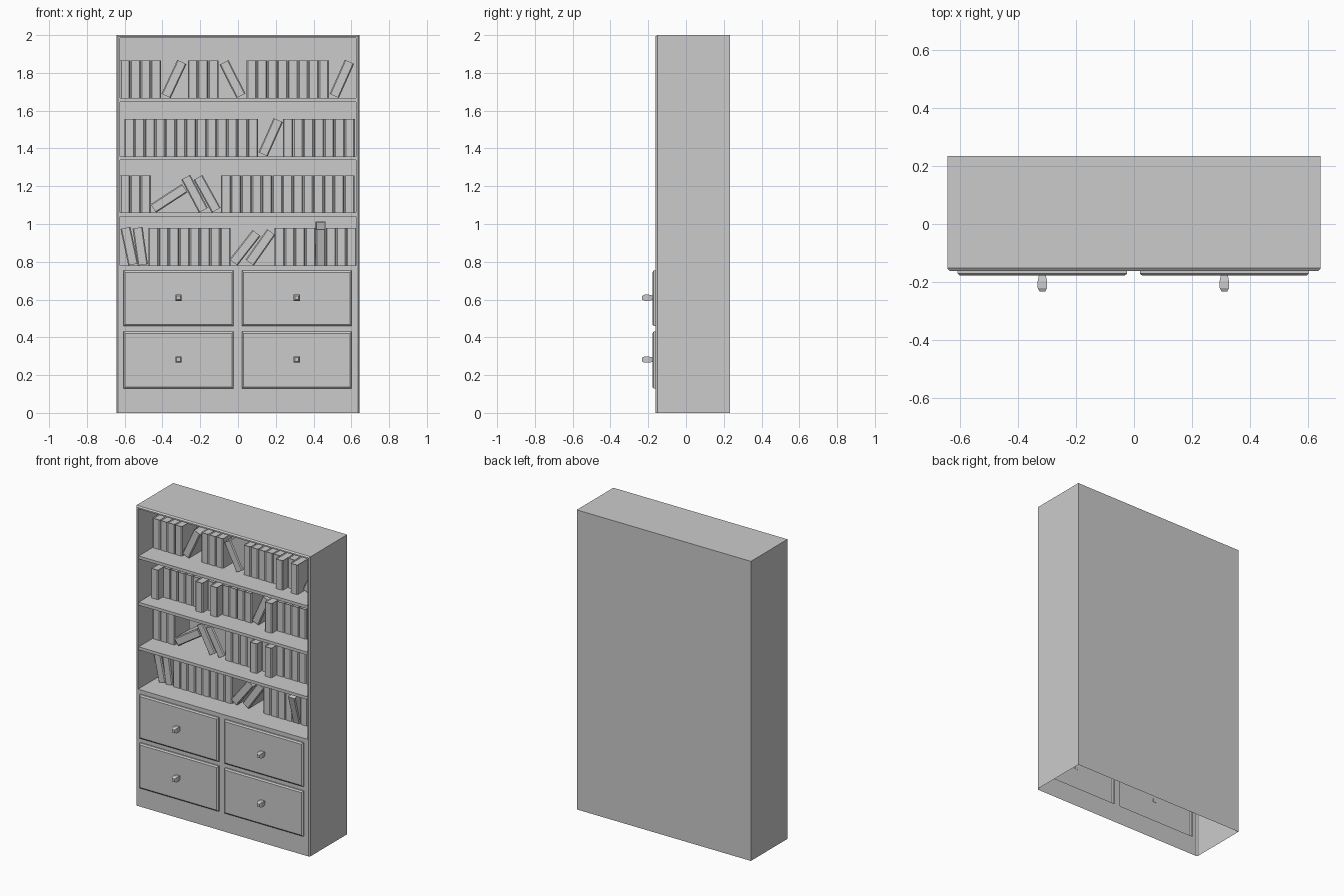
import bpy, bmesh, math
from mathutils import Matrix, Vector

if "Cube" in bpy.data.objects:
    bpy.data.objects.remove(bpy.data.objects["Cube"])


def finish(name, bm, recalc=True):
    if recalc:
        bmesh.ops.recalc_face_normals(bm, faces=bm.faces)
    me = bpy.data.meshes.new(name)
    bm.to_mesh(me)
    bm.free()
    ob = bpy.data.objects.new(name, me)
    bpy.context.collection.objects.link(ob)
    return ob


def rect(bm, x0, x1, z0, z1, y):
    return [bm.verts.new((x, y, z)) for x, z in ((x0, z0), (x1, z0), (x1, z1), (x0, z1))]


def loft(bm, rings, cap_start=False, cap_end=False, skip=()):
    """Skin rectangular rings given as (x0, x1, z0, z1, y), front to back or reverse."""
    loops = [rect(bm, *r) for r in rings]
    for a, b in zip(loops, loops[1:]):
        for i in range(4):
            if i not in skip:
                j = (i + 1) % 4
                bm.faces.new((a[i], a[j], b[j], b[i]))
    if cap_start:
        bm.faces.new(loops[0][::-1])
    if cap_end:
        bm.faces.new(loops[-1])


FRONT, BACK = -0.162, 0.234
FLOOR, TOP = 0.78, 1.984
DRAWER_X = [(-0.607, -0.024), (0.02, 0.602)]
DRAWER_Z = [(0.128, 0.43), (0.46, 0.753)]

# outer carcass: sides, top and back with a chamfered front edge, open underneath
bm = bmesh.new()
loft(bm, [(-0.635, 0.635, 0, 1.993, FRONT), (-0.643, 0.643, 0, 2, FRONT + 0.01),
          (-0.643, 0.643, 0, 2, BACK)], cap_end=True, skip=(0,))
finish("carcass", bm, False)

# face frame with openings for the drawers and shelves
bm = bmesh.new()
xs = [-0.635, -0.625, -0.607, -0.024, 0.02, 0.602, 0.625, 0.635]
zs = [0, 0.128, 0.43, 0.46, 0.753, FLOOR, TOP, 1.993]
grid = [[bm.verts.new((x, FRONT, z)) for x in xs] for z in zs]
for r in range(7):
    for c in range(7):
        drawer_hole = r in (1, 3) and c in (2, 4)
        shelf_hole = r == 5 and 1 <= c <= 5
        if not (drawer_hole or shelf_hole):
            bm.faces.new((grid[r][c], grid[r][c + 1], grid[r + 1][c + 1], grid[r + 1][c]))
finish("face_frame", bm, False)

# inner lining of the shelf compartment
bm = bmesh.new()
loft(bm, [(-0.625, 0.625, FLOOR, TOP, 0.222), (-0.625, 0.625, FLOOR, TOP, FRONT)], cap_start=True)
bmesh.ops.reverse_faces(bm, faces=bm.faces)
for f in bm.faces:
    if f.normal.dot(Vector((0, 0, 1.4)) - f.calc_center_median()) < 0:
        f.normal_flip()
finish("shelf_lining", bm, False)

# shelves
for z in (1.06, 1.358, 1.667):
    bm = bmesh.new()
    loft(bm, [(-0.625, 0.625, z - 0.02, z, -0.155), (-0.625, 0.625, z - 0.02, z, 0.222)], True, True)
    finish("shelf", bm)

# drawer fronts (hollow behind) and their square knobs
for x0, x1 in DRAWER_X:
    for z0, z1 in DRAWER_Z:
        bm = bmesh.new()
        b = 0.009
        loft(bm, [(x0 + b, x1 - b, z0 + b, z1 - b, -0.178),
                  (x0, x1, z0, z1, -0.171), (x0, x1, z0, z1, FRONT)], cap_start=True)
        finish("drawer_front", bm, False)
        cx, cz = (x0 + x1) / 2, (z0 + z1) / 2 + 0.003
        bm = bmesh.new()
        loft(bm, [(cx - h, cx + h, cz - h, cz + h, y) for y, h in
                  ((-0.232, 0.010), (-0.220, 0.016), (-0.196, 0.016), (-0.177, 0.012))], True, True)
        finish("drawer_knob", bm)

# books: chamfered spine, page block recessed at the top
W, H, D = 0.0545, 0.198, 0.16


def book(x, floor, lean=0, pull=0, tip=0):
    """Leftmost point at x, resting on floor; lean in degrees to the right, tip towards the front."""
    bm = bmesh.new()
    c, w = 0.006, W - 0.001
    plan = [(c, 0), (w - c, 0), (w, c), (w, D), (0, D), (0, c)]
    base = bm.faces.new([bm.verts.new((px, py, 0)) for px, py in plan])
    ext = bmesh.ops.extrude_face_region(bm, geom=[base])
    bmesh.ops.translate(bm, vec=(0, 0, H), verts=[v for v in ext["geom"] if isinstance(v, bmesh.types.BMVert)])
    bmesh.ops.recalc_face_normals(bm, faces=bm.faces)
    top = max(bm.faces, key=lambda f: f.calc_center_median().z)
    bmesh.ops.inset_region(bm, faces=[top], thickness=0.005)
    bmesh.ops.translate(bm, vec=(0, 0, -0.005), verts=top.verts[:])
    rot = Matrix.Rotation(math.radians(lean), 4, 'Y') @ Matrix.Rotation(math.radians(tip), 4, 'X')
    bm.transform(rot)
    mx = min(v.co.x for v in bm.verts)
    mz = min(v.co.z for v in bm.verts)
    bm.transform(Matrix.Translation((x - mx, -0.01 - pull, floor - mz)))
    finish("book", bm)


def row(x, floor, count, pulled=(), tipped=()):
    for i in range(count):
        book(x + i * W, floor, pull=0.05 if i in pulled else 0, tip=16 if i in tipped else 0)


# top row
row(-0.624, 1.667, 4)
row(-0.266, 1.667, 3)
row(0.046, 1.667, 8, pulled=(5, 7))
for x, a in ((-0.405, 25), (-0.098, -27), (0.485, 24)):
    book(x, 1.667, a)
# second row
row(-0.602, 1.358, 13, pulled=(0, 6, 8))
row(0.238, 1.358, 7, pulled=(0,))
book(0.108, 1.358, 24)
# third row
row(-0.624, 1.06, 3)
row(-0.091, 1.06, 13, pulled=(4, 6))
for x, a in ((-0.463, 57), (-0.300, -28), (-0.235, -29)):
    book(x, 1.06, a)
# bottom row
row(-0.474, FLOOR, 8)
row(0.193, FLOOR, 8, tipped=(4,))
for x, a in ((-0.622, -12), (-0.558, -8), (-0.045, 38), (0.040, 35)):
    book(x, FLOOR, a)
